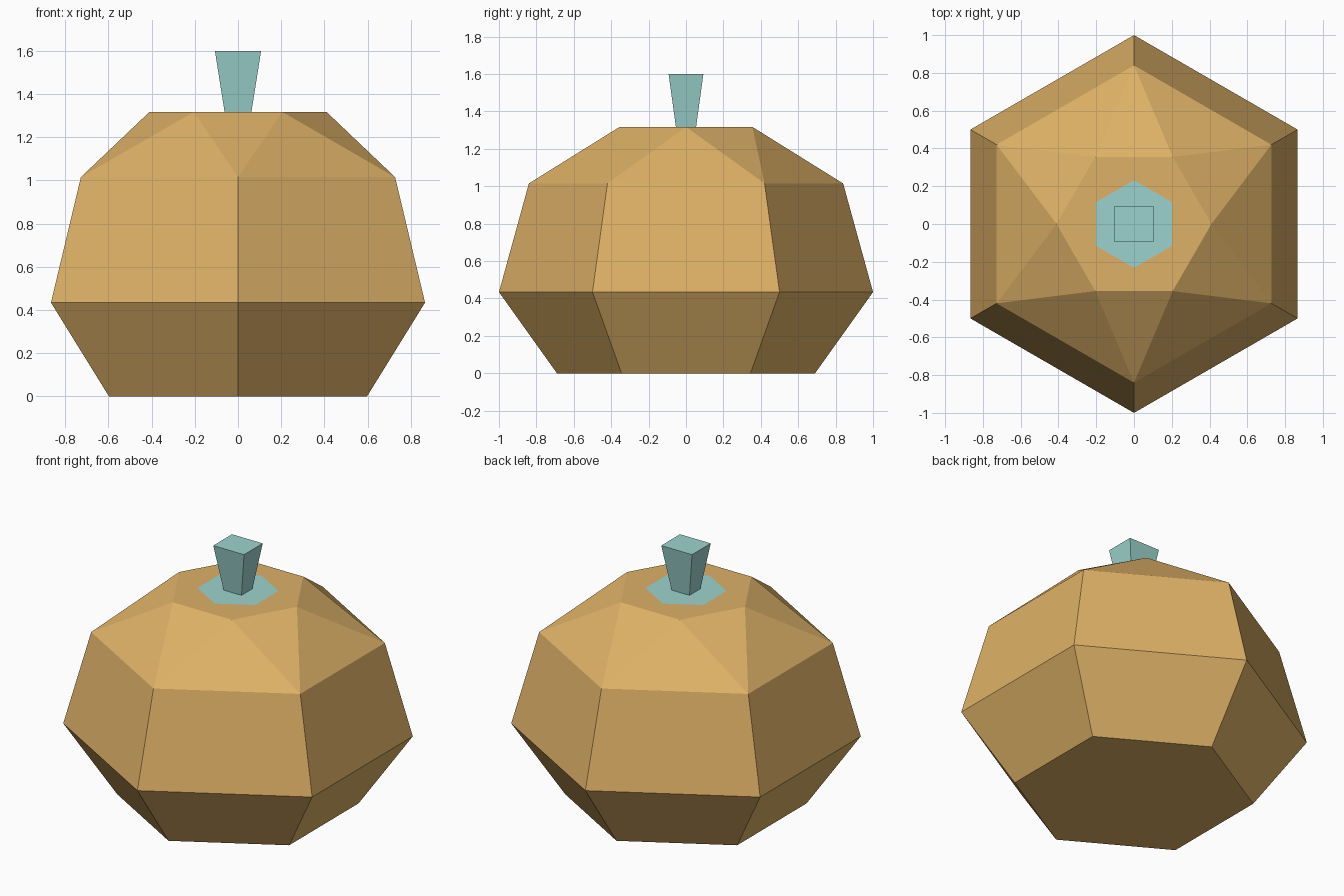
import bpy, bmesh, math

if "Cube" in bpy.data.objects:
    bpy.data.objects.remove(bpy.data.objects["Cube"])


def material(name, rgb):
    m = bpy.data.materials.new(name)
    m.diffuse_color = (*rgb, 1.0)
    m.use_nodes = True
    m.node_tree.nodes["Principled BSDF"].inputs["Base Color"].default_value = m.diffuse_color
    return m


SKIN = material("golden_skin", (0.73, 0.44, 0.135))
STEM = material("pale_teal", (0.33, 0.65, 0.61))


def finish(bm, name, mats):
    bmesh.ops.recalc_face_normals(bm, faces=bm.faces)
    mesh = bpy.data.meshes.new(name)
    bm.to_mesh(mesh)
    bm.free()
    for m in mats:
        mesh.materials.append(m)
    obj = bpy.data.objects.new(name, mesh)
    bpy.context.collection.objects.link(obj)
    return obj


def hexagon(bm, radius, z, turn):
    # corner on the y axis when turn is 0, half a step further round when 0.5
    angles = [math.pi / 2 + (i + turn) * math.pi / 3 for i in range(6)]
    return [bm.verts.new((radius * math.cos(a), radius * math.sin(a), z)) for a in angles]


# Gourd body: (radius, height, turn) rings; turned rings join with triangles
rings = [(0.69, 0.0, 0), (1.0, 0.434, 0), (0.84, 1.015, 0),
         (0.41, 1.317, 0.5), (0.232, 1.317, 0)]
bm = bmesh.new()
loops = [hexagon(bm, *r) for r in rings]
bm.faces.new(loops[0][::-1])
for (a, b), (ra, rb) in zip(zip(loops, loops[1:]), zip(rings, rings[1:])):
    for i in range(6):
        j = (i + 1) % 6
        if ra[2] == rb[2]:
            bm.faces.new((a[i], a[j], b[j], b[i]))
        elif rb[2] > ra[2]:
            bm.faces.new((a[i], a[j], b[i]))
            bm.faces.new((a[j], b[j], b[i]))
        else:
            bm.faces.new((a[i], b[j], b[i]))
            bm.faces.new((a[i], a[j], b[j]))
# Teal patch around the stem
patch = bm.faces.new(loops[-1])
patch.material_index = 1
finish(bm, "gourd_body", [SKIN, STEM])

# Stem: box that flares towards the top
bm = bmesh.new()
bmesh.ops.create_cube(bm, size=2)
for v in bm.verts:
    top = v.co.z > 0
    v.co.x *= 0.107 if top else 0.062
    v.co.y *= 0.093 if top else 0.054
    v.co.z = 1.6 if top else 1.316
finish(bm, "stem", [STEM])
